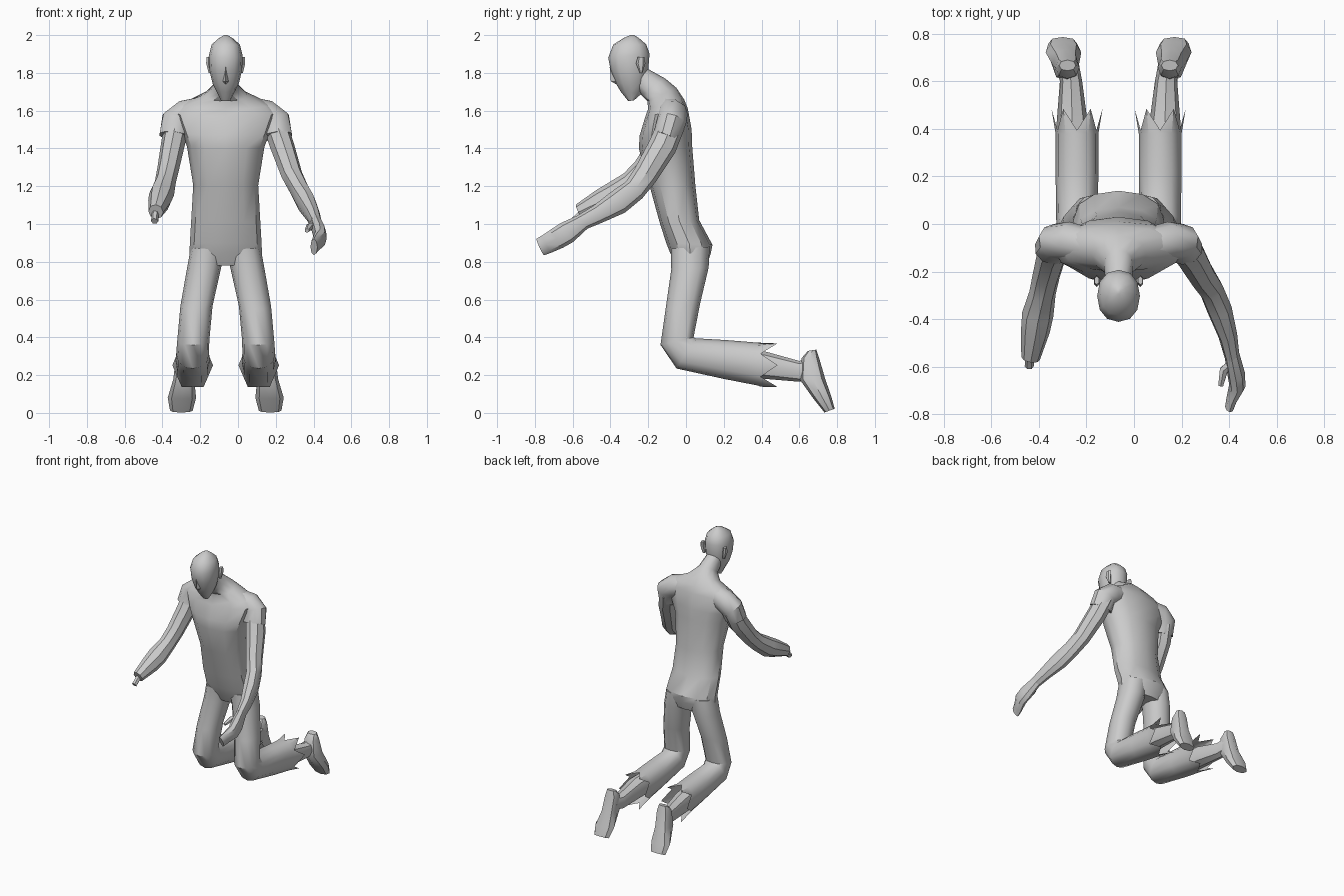
import bpy, bmesh
from math import sin, cos, pi, radians, copysign
from mathutils import Vector

MID = -0.065  # body symmetry plane


def make(name, rings, caps=(True, True), angle=38):
    bm = bmesh.new()
    vs = [[bm.verts.new(p) for p in r] for r in rings]
    n = len(vs[0])
    for a, b in zip(vs, vs[1:]):
        for i in range(n):
            j = (i + 1) % n
            bm.faces.new((a[i], a[j], b[j], b[i]))
    if caps[0]:
        bm.faces.new(vs[0])
    if caps[1]:
        bm.faces.new(vs[-1])
    bmesh.ops.recalc_face_normals(bm, faces=bm.faces)
    me = bpy.data.meshes.new(name)
    bm.to_mesh(me)
    bm.free()
    ob = bpy.data.objects.new(name, me)
    bpy.context.collection.objects.link(ob)
    bpy.ops.object.select_all(action='DESELECT')
    ob.select_set(True)
    bpy.context.view_layer.objects.active = ob
    bpy.ops.object.shade_smooth_by_angle(angle=radians(angle))
    return ob


def sections(specs, side=1, n=12, power=0.9):
    """Oval sections: (x offset, half width, front y, front z, back y, back z)."""
    rings = []
    for ox, hw, fy, fz, by, bz in specs:
        f, b = Vector((0, fy, fz)), Vector((0, by, bz))
        c, h = (f + b) / 2, (f - b) / 2
        ring = []
        for i in range(n):
            t = 2 * pi * i / n
            u = copysign(abs(cos(t)) ** power, cos(t))
            v = copysign(abs(sin(t)) ** power, sin(t))
            ring.append(c + h * u + Vector((MID + side * ox + hw * v, 0, 0)))
        rings.append(ring)
    return rings


def tube(pts, ref=(1, 0, 0), n=8):
    """Rings along a path: (x, y, z, radius, sideways squash)."""
    P = [Vector(p[:3]) for p in pts]
    rings = []
    for k, p in enumerate(pts):
        t = (P[min(k + 1, len(P) - 1)] - P[max(k - 1, 0)]).normalized()
        a = Vector(ref)
        a = (a - t * a.dot(t)).normalized()
        b = t.cross(a)
        rings.append([P[k] + a * cos(2 * pi * i / n) * p[3] * p[4]
                      + b * sin(2 * pi * i / n) * p[3] for i in range(n)])
    return rings


# Torso from hips to neck
make("torso", sections([
    (0, .16, -.05, .78, .11, .78),
    (0, .192, -.085, .85, .13, .84),
    (0, .19, -.105, .90, .14, .89),
    (0, .183, -.14, 1.01, .07, 1.02),
    (0, .172, -.195, 1.21, .05, 1.20),
    (0, .205, -.25, 1.40, .032, 1.42),
    (0, .235, -.245, 1.47, .03, 1.50),
    (0, .275, -.215, 1.57, .01, 1.61),
    (0, .24, -.20, 1.61, -.01, 1.66),
    (0, .115, -.205, 1.65, -.05, 1.72),
    (0, .062, -.235, 1.68, -.11, 1.77),
    (0, .055, -.29, 1.74, -.20, 1.82)]))

# Head, nose and ears
make("head", sections([
    (0, .024, -.305, 1.65, -.275, 1.655),
    (0, .045, -.345, 1.70, -.235, 1.69),
    (0, .07, -.372, 1.745, -.215, 1.745),
    (0, .086, -.398, 1.81, -.20, 1.815),
    (0, .09, -.412, 1.88, -.193, 1.90),
    (0, .075, -.385, 1.95, -.21, 1.95),
    (0, .035, -.33, 1.985, -.25, 1.985),
    (0, .008, -.295, 2.0, -.275, 2.0)]))
make("nose", sections([
    (0, .006, -.404, 1.83, -.38, 1.83),
    (0, .017, -.398, 1.755, -.34, 1.755),
    (0, .010, -.37, 1.74, -.34, 1.74)], n=4), angle=20)

for s, label in ((-1, "right"), (1, "left")):
    make("ear_" + label, sections([
        (.082, .010, -.245, 1.80, -.23, 1.80),
        (.092, .013, -.265, 1.85, -.215, 1.85),
        (.092, .011, -.255, 1.885, -.22, 1.885)], s, n=6))

    # Short sleeve capping the shoulder
    make("sleeve_" + label, tube([
        (MID + s * .13, -.09, 1.60, .075, 1),
        (MID + s * .215, -.07, 1.58, .08, 1),
        (MID + s * .262, -.075, 1.545, .082, .95),
        (MID + s * .272, -.105, 1.465, .083, .85)], (0, 1, 0), 10))

    # Trouser leg, bent at the knee, with a torn end
    rings = sections([
        (.095, .09, -.08, .87, .125, .88),
        (.115, .09, -.078, .76, .12, .77),
        (.155, .085, -.108, .55, .075, .58),
        (.172, .085, -.135, .36, .04, .40),
        (.175, .087, -.05, .235, .05, .395),
        (.175, .09, .20, .18, .22, .385),
        (.175, .09, .38, .145, .38, .372),
        (.175, .096, .43, .135, .43, .37)], s)
    centre = Vector((MID + s * .175, .43, .255))
    for i, p in enumerate(rings[-1]):
        tip = i % 2 == 1
        d = (p - centre) * (1.12 if tip else 0.97)
        rings[-1][i] = centre + d + Vector((0, .055 if tip else -.035, 0))
    make("trouser_leg_" + label, rings, (True, False))

    # Bare lower leg
    make("ankle_" + label, sections([
        (.188, .07, .30, .185, .30, .33),
        (.195, .066, .42, .18, .42, .325),
        (.20, .047, .60, .165, .60, .275),
        (.212, .045, .68, .18, .67, .29)], s, n=8))

    # Foot hanging toes-down, sole facing back
    make("foot_" + label, sections([
        (.215, .035, .645, .328, .69, .335),
        (.215, .05, .612, .29, .705, .29),
        (.222, .055, .60, .18, .737, .18),
        (.232, .075, .675, .075, .77, .085),
        (.235, .06, .733, .002, .787, .022)], s, n=8))

# Left arm reaching forward, with hand and thumb
make("arm_left", tube([
    (.195, -.075, 1.53, .072, .9),
    (.235, -.125, 1.41, .075, .85),
    (.285, -.215, 1.26, .066, .85),
    (.325, -.275, 1.18, .062, .85),
    (.36, -.36, 1.115, .066, .8),
    (.395, -.47, 1.05, .05, .8),
    (.413, -.56, 1.005, .042, .75)]))
make("hand_left", tube([
    (.41, -.54, 1.015, .042, .75),
    (.43, -.63, .955, .06, .62),
    (.435, -.68, .925, .058, .6),
    (.412, -.735, .895, .052, .45),
    (.402, -.772, .878, .048, .4)]))
make("thumb_left", tube([
    (.42, -.58, .99, .02, 1),
    (.378, -.615, .985, .02, 1),
    (.365, -.68, .965, .012, 1)], (0, 0, 1), 6))

# Right arm ending at the wrist, with a bone stub
make("arm_right", tube([
    (-.325, -.075, 1.53, .072, .9),
    (-.345, -.125, 1.42, .074, .85),
    (-.37, -.22, 1.29, .064, .9),
    (-.385, -.29, 1.22, .062, .9),
    (-.405, -.38, 1.155, .070, .95),
    (-.415, -.45, 1.12, .064, .95),
    (-.435, -.565, 1.065, .042, .95)]))
make("bone_stub", tube([
    (-.437, -.54, 1.07, .02, 1),
    (-.44, -.575, 1.035, .019, 1),
    (-.441, -.60, 1.015, .019, 1)], n=6))
